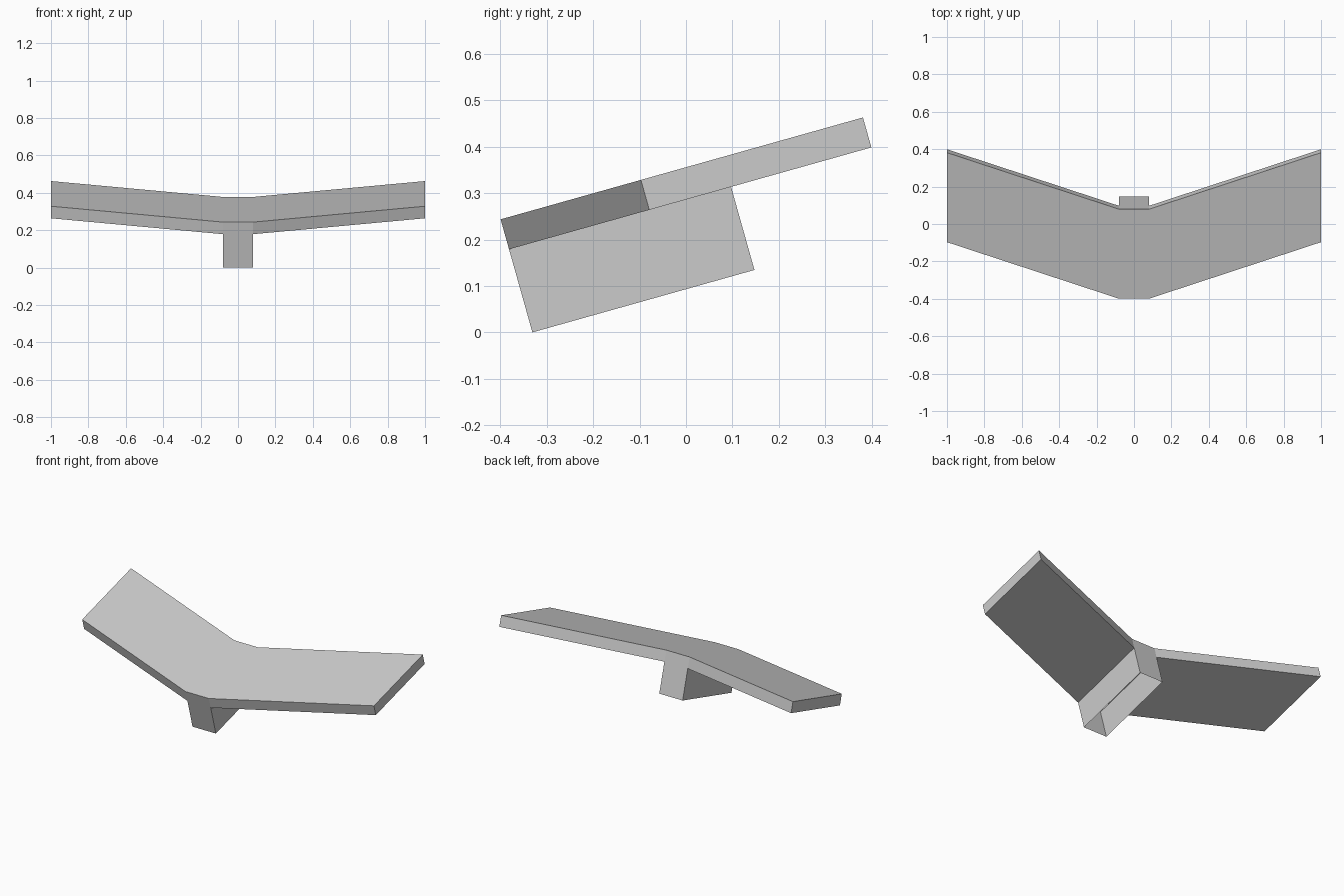
import bpy, bmesh, math
from mathutils import Matrix, Vector

if "Cube" in bpy.data.objects:
    bpy.data.objects.remove(bpy.data.objects["Cube"], do_unlink=True)

CHORD, THICK, STEM_DEPTH = 0.497, 0.067, 0.186
SWEEP, ROOT = 0.314, 0.08
TILT = math.radians(15.7)

grey = bpy.data.materials.new("plain grey")
grey.use_nodes = True
grey.diffuse_color = (0.6, 0.6, 0.6, 1)
grey.node_tree.nodes["Principled BSDF"].inputs["Base Color"].default_value = grey.diffuse_color

# Swept plate: one rectangular section per station, joined in a row
bm = bmesh.new()
rings = []
for x, y in ((-1, SWEEP), (-ROOT, 0), (ROOT, 0), (1, SWEEP)):
    section = ((y, 0), (y + CHORD, 0), (y + CHORD, -THICK), (y, -THICK))
    rings.append([bm.verts.new((x, v, w)) for v, w in section])
bm.faces.new(rings[0])
bm.faces.new(rings[-1])
for a, b in zip(rings, rings[1:]):
    for i in range(4):
        j = (i + 1) % 4
        bm.faces.new((a[i], a[j], b[j], b[i]))
bm.normal_update()

# Stem: pull the middle underside down into a sleeve
under = next(f for f in bm.faces
             if all(abs(v.co.x) < 0.1 and v.co.z < -THICK / 2 for v in f.verts))
pulled = bmesh.ops.extrude_face_region(bm, geom=[under])["geom"]
stem_verts = [g for g in pulled if isinstance(g, bmesh.types.BMVert)]
bmesh.ops.translate(bm, verts=stem_verts, vec=Vector((0, 0, -STEM_DEPTH)))
if under.is_valid:
    bmesh.ops.delete(bm, geom=[under], context='FACES_ONLY')
bmesh.ops.recalc_face_normals(bm, faces=bm.faces[:])

# The sleeve is open at its lower end
low = min(v.co.z for v in bm.verts)
opening = [f for f in bm.faces if all(v.co.z < low + 0.001 for v in f.verts)]
bmesh.ops.delete(bm, geom=opening, context='FACES_ONLY')

# Tip the whole part up towards the back, then stand it on the ground
bm.transform(Matrix.Rotation(TILT, 4, 'X'))
ys = [v.co.y for v in bm.verts]
shift = Vector((0, -(min(ys) + max(ys)) / 2, -min(v.co.z for v in bm.verts)))
bmesh.ops.translate(bm, verts=bm.verts[:], vec=shift)

mesh = bpy.data.meshes.new("swept_plate_with_stem")
bm.to_mesh(mesh)
bm.free()
mesh.materials.append(grey)
plate = bpy.data.objects.new("swept_plate_with_stem", mesh)
bpy.context.collection.objects.link(plate)
